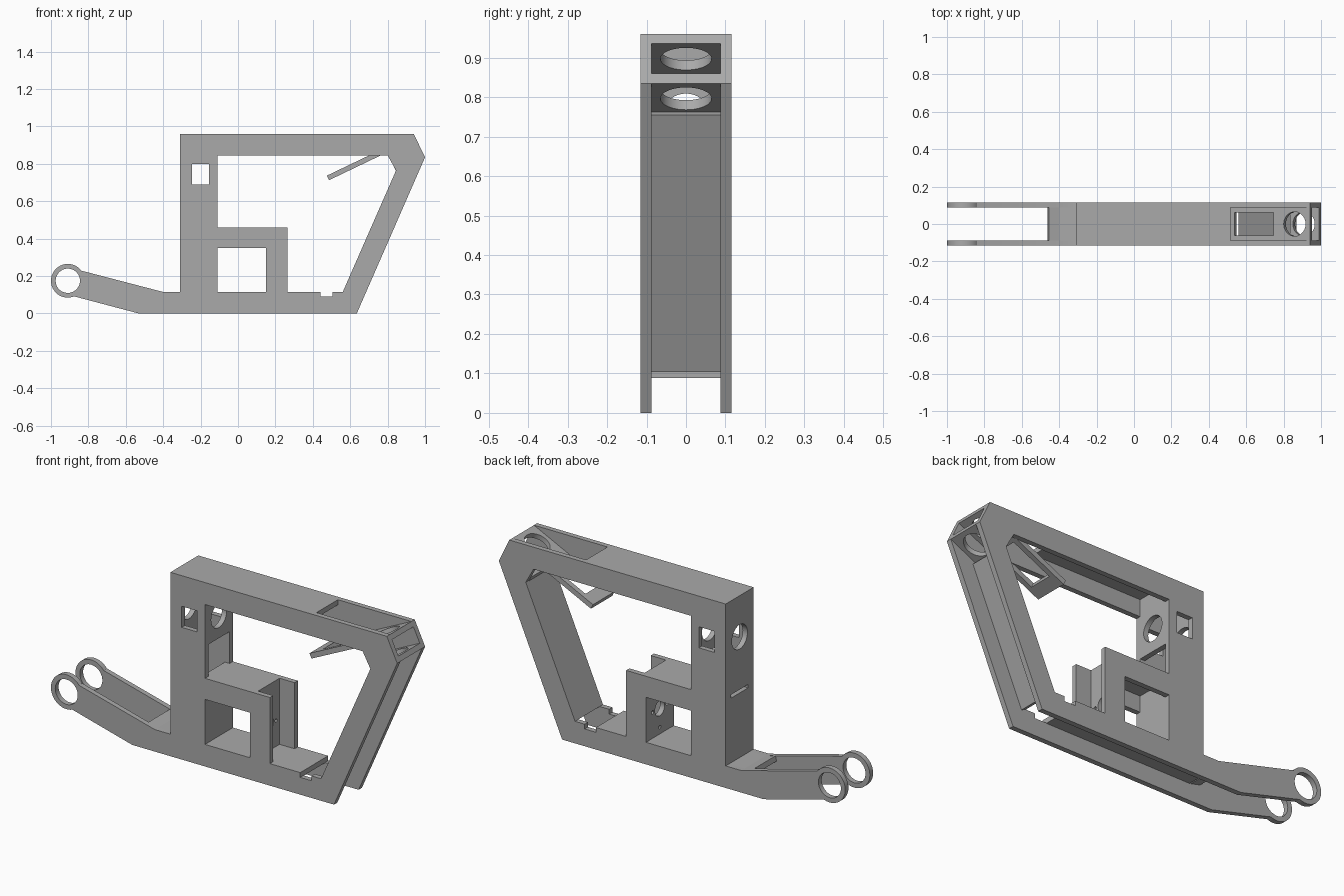
import bpy, bmesh, math
from mathutils import Matrix, Vector

if "Cube" in bpy.data.objects:
    bpy.data.objects.remove(bpy.data.objects["Cube"], do_unlink=True)

GREY = (0.40, 0.40, 0.40, 1)
mat = bpy.data.materials.new("mid_grey")
mat.use_nodes = True
mat.diffuse_color = GREY
mat.node_tree.nodes["Principled BSDF"].inputs["Base Color"].default_value = GREY

T = 0.027        # sheet thickness
OUTER = 0.115    # half width of the frame
INNER = 0.089    # half width of the cross panels


def arc(cx, cy, r, start=0, end=360, n=40):
    """Points on an arc; a full circle leaves out the repeated end point."""
    steps = n if end - start >= 360 else n - 1
    return [(cx + r * math.cos(math.radians(start + (end - start) * i / steps)),
             cy + r * math.sin(math.radians(start + (end - start) * i / steps)))
            for i in range(n)]


def rect(x0, y0, x1, y1):
    return [(x0, y0), (x1, y0), (x1, y1), (x0, y1)]


def sheet(name, loops, u, v, centre):
    """Flat sheet: first loop is the outline, the others are holes."""
    curve = bpy.data.curves.new(name + "_profile", "CURVE")
    curve.dimensions = "2D"
    curve.fill_mode = "BOTH"
    curve.extrude = T / 2
    for pts in loops:
        s = curve.splines.new("POLY")
        s.points.add(len(pts) - 1)
        for p, (a, b) in zip(s.points, pts):
            p.co = (a, b, 0, 1)
        s.use_cyclic_u = True
    tmp = bpy.data.objects.new(name + "_tmp", curve)
    bpy.context.collection.objects.link(tmp)
    dg = bpy.context.evaluated_depsgraph_get()
    mesh = bpy.data.meshes.new_from_object(tmp.evaluated_get(dg))
    bpy.data.objects.remove(tmp, do_unlink=True)
    bpy.data.curves.remove(curve)

    w = u.cross(v)
    m = Matrix((u, v, w)).transposed().to_4x4()
    m.translation = centre
    bm = bmesh.new()
    bm.from_mesh(mesh)
    bmesh.ops.remove_doubles(bm, verts=bm.verts, dist=0.0001)
    bm.transform(m)
    bmesh.ops.recalc_face_normals(bm, faces=bm.faces)
    bm.to_mesh(mesh)
    bm.free()
    mesh.materials.clear()
    mesh.materials.append(mat)
    ob = bpy.data.objects.new(name, mesh)
    bpy.context.collection.objects.link(ob)
    bpy.ops.object.select_all(action="DESELECT")
    ob.select_set(True)
    bpy.context.view_layer.objects.active = ob
    bpy.ops.object.shade_smooth_by_angle(angle=math.radians(30))
    return ob


def panel(name, p0, p1, holes=()):
    """Cross panel along p0-p1 in the XZ plane, body on the left of the line."""
    a, b = Vector((p0[0], 0, p0[1])), Vector((p1[0], 0, p1[1]))
    u, v = (b - a).normalized(), Vector((0, 1, 0))
    outline = rect(0, -INNER, (b - a).length, INNER)
    return sheet(name, [outline, *holes], u, v, a + u.cross(v) * T / 2)


# Side plates with the arm, eye ring and openings
outline = [(-0.31, 0.96), (-0.31, 0.115), (-0.40, 0.115)]
outline += arc(-0.91, 0.175, 0.09, 37, 292)
outline += [(-0.53, 0), (0.635, 0), (1.0, 0.835), (0.94, 0.96)]
main_opening = [(-0.11, 0.845), (0.80, 0.845), (0.845, 0.765), (0.56, 0.115),
                (0.505, 0.115), (0.505, 0.09), (0.44, 0.09), (0.44, 0.115),
                (0.265, 0.115), (0.265, 0.46), (-0.11, 0.46)]
plate_loops = [outline, main_opening, arc(-0.91, 0.175, 0.065),
               rect(-0.11, 0.115, 0.15, 0.35), rect(-0.245, 0.69, -0.155, 0.80)]
for side, sign in (("right", -1), ("left", 1)):
    sheet(side + "_side_plate", plate_loops, Vector((1, 0, 0)), Vector((0, 0, 1)),
          Vector((0, sign * (OUTER - T / 2), 0)))

# Top bar and floor
panel("top_panel", (0.515, 0.96), (-0.31, 0.96))
panel("floor_panel", (0.44, 0.115), (-0.40, 0.115))
panel("floor_lip", (-0.40, 0.115), (-0.455, 0.129))

# Column walls with round holes and a slot
panel("column_outer_wall", (-0.31, 0.96), (-0.31, 0.09),
      [arc(0.215, 0, 0.064), rect(0.49, -0.07, 0.508, 0.07)])
panel("column_inner_wall_upper", (-0.11, 0.626), (-0.11, 0.94), [arc(0.119, 0, 0.064)])
panel("column_inner_wall_lower", (-0.11, 0.10), (-0.11, 0.46))

# Shelf box with a drilled mounting wall
panel("shelf", (0.178, 0.46), (-0.13, 0.46))
drill = [arc(0.15 + dz, dy, 0.009, n=12)
         for dz, dy in ((-0.1, 0), (0.1, 0), (0, -0.06), (0, 0.06))]
panel("mounting_wall", (0.178, 0.10), (0.178, 0.46), [arc(0.15, 0, 0.04), *drill])

# Diagonal end and tilted head plates
panel("diagonal_panel", (0.845, 0.765), (0.56, 0.115))
panel("tilted_plate", (0.94, 0.96), (0.475, 0.737),
      [arc(0.09, 0, 0.065), rect(0.216, -0.062, 0.447, 0.062)])
panel("lower_head_plate", (0.845, 0.76), (1.0, 0.835), [arc(0.083, 0, 0.065)])
